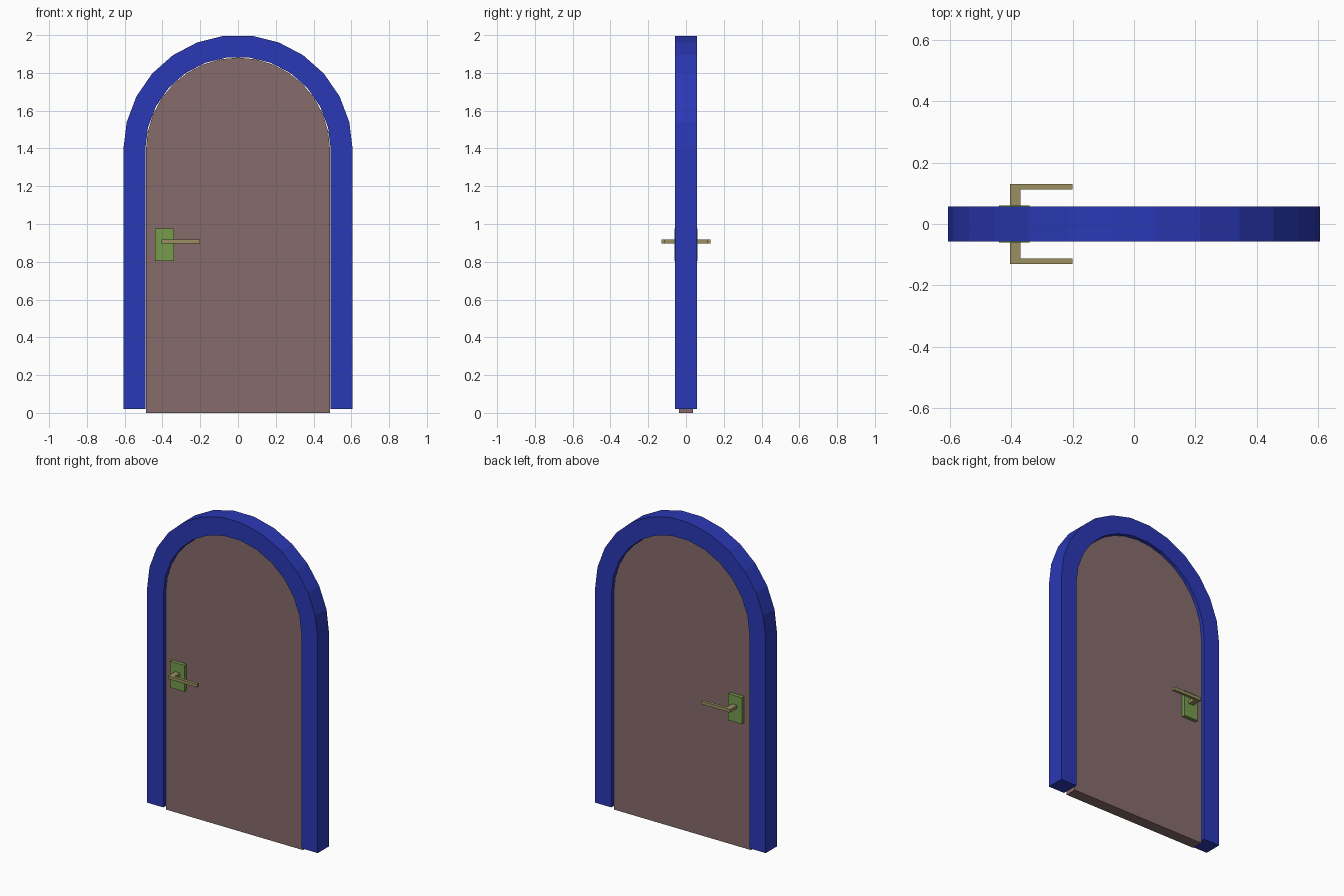
import bpy, bmesh, math

cube = bpy.data.objects.get("Cube")
if cube:
    bpy.data.objects.remove(cube, do_unlink=True)


def material(name, rgb):
    color = [(c / 255) ** 2.2 for c in rgb] + [1]
    mat = bpy.data.materials.new(name)
    mat.use_nodes = True
    mat.diffuse_color = color
    mat.node_tree.nodes["Principled BSDF"].inputs["Base Color"].default_value = color
    return mat


blue = material("blue_paint", (46, 59, 179))
brown = material("brown_wood", (134, 107, 107))
green = material("green_plate", (118, 153, 79))
brass = material("dull_brass", (153, 143, 98))


def arch(radius, segments, bottom, center=1.394):
    """Outline from the lower right, over the arch, to the lower left."""
    curve = [(radius * math.cos(math.pi * i / segments),
              center + radius * math.sin(math.pi * i / segments))
             for i in range(segments + 1)]
    return [(radius, bottom)] + curve + [(-radius, bottom)]


def finish(name, bm, mat):
    bmesh.ops.recalc_face_normals(bm, faces=bm.faces)
    mesh = bpy.data.meshes.new(name)
    bm.to_mesh(mesh)
    bm.free()
    mesh.materials.append(mat)
    obj = bpy.data.objects.new(name, mesh)
    bpy.context.collection.objects.link(obj)
    return obj


def extrude(name, loops, y0, y1, mat):
    """Extrude flat x-z polygons from y0 to y1."""
    bm = bmesh.new()
    cache = {}

    def vert(p):
        if p not in cache:
            cache[p] = bm.verts.new((p[0], y0, p[1]))
        return cache[p]

    faces = [bm.faces.new([vert(p) for p in loop]) for loop in loops]
    out = bmesh.ops.extrude_face_region(bm, geom=faces, use_keep_orig=True)
    moved = [g for g in out["geom"] if isinstance(g, bmesh.types.BMVert)]
    bmesh.ops.translate(bm, verts=moved, vec=(0, y1 - y0, 0))
    return finish(name, bm, mat)


def rect(x0, x1, z0, z1):
    return [(x0, z0), (x1, z0), (x1, z1), (x0, z1)]


# Arched frame
outer, inner = arch(0.607, 13, 0.02), arch(0.491, 13, 0.02)
quads = [[outer[i], outer[i + 1], inner[i + 1], inner[i]]
         for i in range(len(outer) - 1)]
extrude("door_frame", quads, -0.057, 0.057, blue)

# Door leaf
extrude("door_leaf", [arch(0.487, 16, 0)], -0.037, 0.037, brown)

# Plates and L-shaped lever handles on both sides
for side, s in (("front", -1), ("back", 1)):
    extrude(side + "_handle_plate", [rect(-0.44, -0.34, 0.805, 0.975)],
            s * 0.035, s * 0.06, green)
    bm = bmesh.new()
    lever = [(-0.405, 0.055), (-0.37, 0.055), (-0.37, 0.112),
             (-0.2, 0.112), (-0.2, 0.131), (-0.405, 0.131)]
    face = bm.faces.new([bm.verts.new((x, s * y, 0.897)) for x, y in lever])
    out = bmesh.ops.extrude_face_region(bm, geom=[face], use_keep_orig=True)
    top = [g for g in out["geom"] if isinstance(g, bmesh.types.BMVert)]
    bmesh.ops.translate(bm, verts=top, vec=(0, 0, 0.02))
    finish(side + "_lever_handle", bm, brass)
